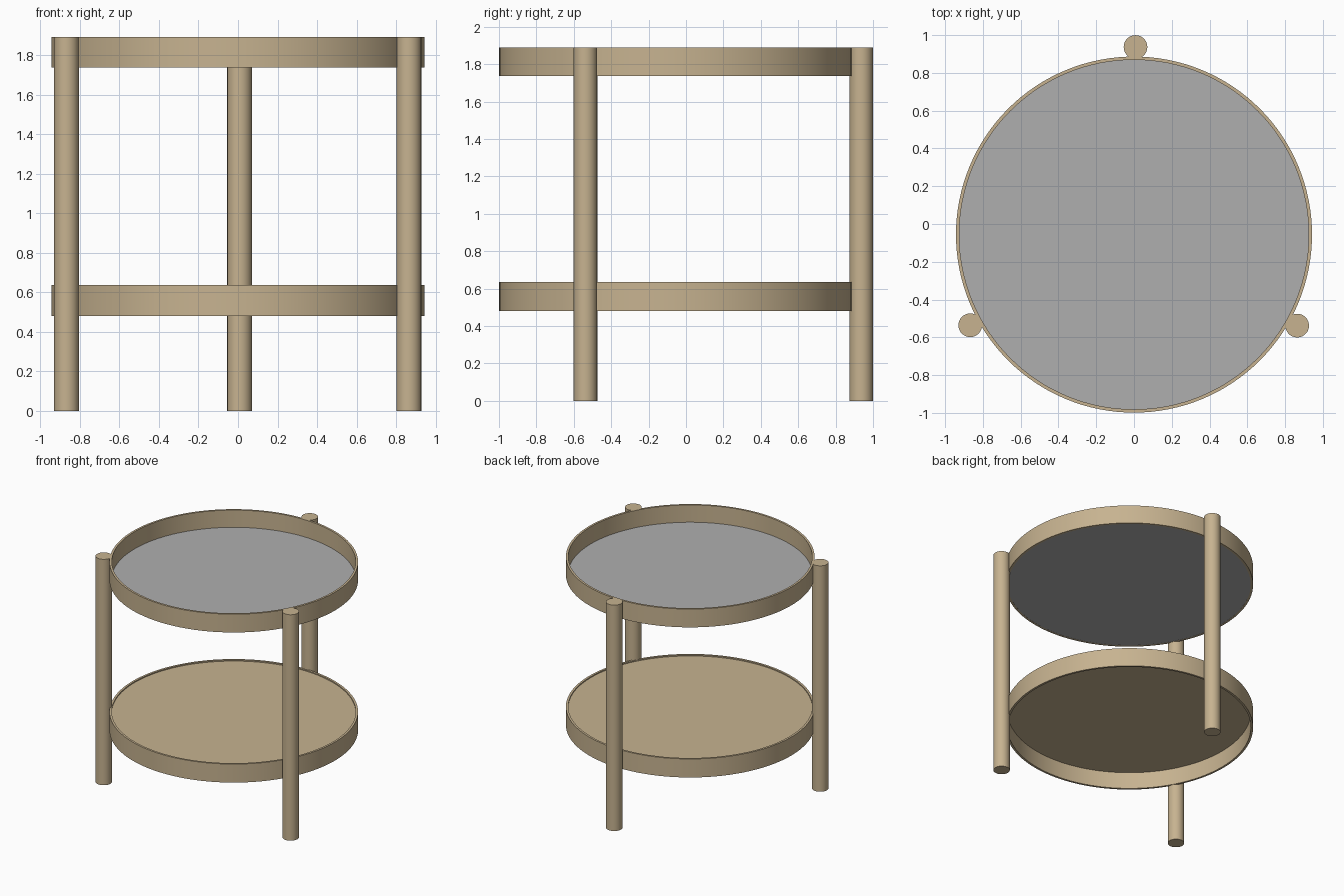
import bpy, bmesh, math

if "Cube" in bpy.data.objects:
    bpy.data.objects.remove(bpy.data.objects["Cube"])

CY = -0.056          # tray centre in y
R_OUT, R_IN = 0.9425, 0.925
HEIGHT = 1.89
SEG = 128


def material(name, rgb):
    m = bpy.data.materials.new(name)
    m.diffuse_color = (*rgb, 1)
    m.use_nodes = True
    m.node_tree.nodes["Principled BSDF"].inputs["Base Color"].default_value = m.diffuse_color
    return m


wood = material("light wood", (0.57, 0.45, 0.28))
grey = material("grey panel", (0.43, 0.43, 0.43))


def finish(bm, name, mat, loc):
    bmesh.ops.recalc_face_normals(bm, faces=bm.faces)
    me = bpy.data.meshes.new(name)
    bm.to_mesh(me)
    bm.free()
    ob = bpy.data.objects.new(name, me)
    ob.location = loc
    me.materials.append(mat)
    bpy.context.collection.objects.link(ob)
    bpy.ops.object.select_all(action='DESELECT')
    ob.select_set(True)
    bpy.context.view_layer.objects.active = ob
    bpy.ops.object.shade_smooth_by_angle(angle=math.radians(30))
    return ob


def cylinder(name, mat, x, y, z0, z1, r, seg):
    bm = bmesh.new()
    bmesh.ops.create_cone(bm, cap_ends=True, segments=seg, radius1=r, radius2=r, depth=z1 - z0)
    return finish(bm, name, mat, (x, y, (z0 + z1) / 2))


def hoop(name, mat, z0, z1):
    # rectangular profile swept around the tray axis
    bm = bmesh.new()
    prof = [(R_IN, z0), (R_OUT, z0), (R_OUT, z1), (R_IN, z1)]
    rings = []
    for i in range(SEG):
        a = 2 * math.pi * i / SEG
        rings.append([bm.verts.new((r * math.cos(a), r * math.sin(a), z)) for r, z in prof])
    for i in range(SEG):
        p, q = rings[i], rings[(i + 1) % SEG]
        for k in range(4):
            n = (k + 1) % 4
            bm.faces.new((p[k], q[k], q[n], p[n]))
    return finish(bm, name, mat, (0, CY, 0))


# Upper tray: panel at the bottom of its hoop
hoop("upper_hoop", wood, 1.737, HEIGHT)
cylinder("upper_panel", grey, 0, CY, 1.738, 1.746, R_IN + 0.004, SEG)

# Lower tray: panel near the top of its hoop
hoop("lower_hoop", wood, 0.481, 0.636)
cylinder("lower_panel", wood, 0, CY, 0.619, 0.627, R_IN + 0.004, SEG)

# Three legs outside the hoops
for name, x, y in (("back_leg", 0.008, 0.937),
                   ("left_leg", -0.867, -0.536),
                   ("right_leg", 0.864, -0.538)):
    cylinder(name, wood, x, y, 0, HEIGHT, 0.0625, 48)
